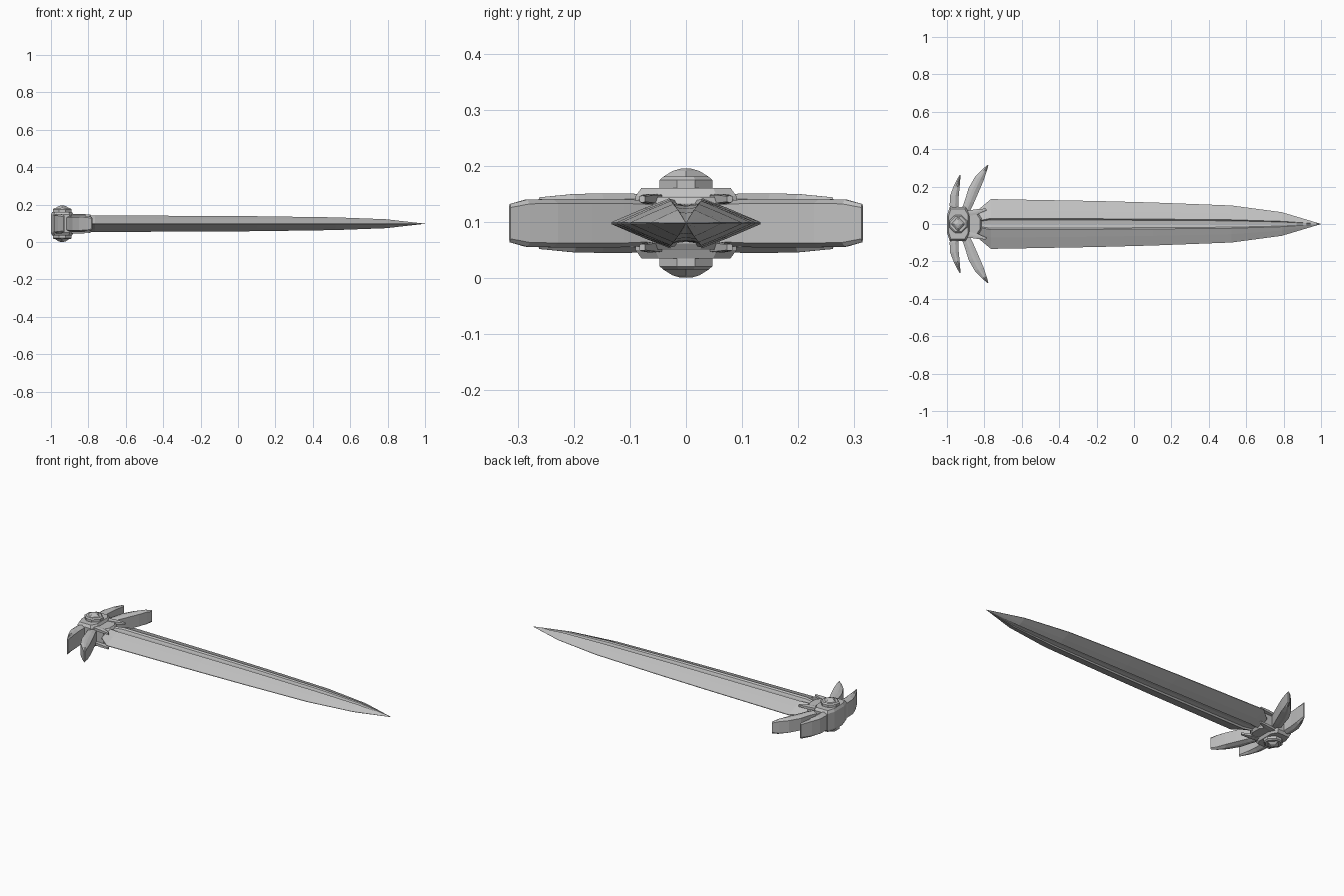
import bpy, bmesh
from mathutils import Vector

default = bpy.data.objects.get("Cube")
if default:
    bpy.data.objects.remove(default, do_unlink=True)

MID = 0.098  # height of the horizontal symmetry plane

steel = bpy.data.materials.new("grey steel")
steel.use_nodes = True
GREY = (0.53, 0.53, 0.53, 1)
steel.diffuse_color = GREY
steel.node_tree.nodes["Principled BSDF"].inputs["Base Color"].default_value = GREY


def loft(name, rings):
    """Skin equal-length rings of points and cap both ends."""
    bm = bmesh.new()
    rows = [[bm.verts.new(p) for p in ring] for ring in rings]
    n = len(rows[0])
    for a, b in zip(rows, rows[1:]):
        for i in range(n):
            j = (i + 1) % n
            bm.faces.new((a[i], a[j], b[j], b[i]))
    bm.faces.new(rows[0])
    bm.faces.new(rows[-1])
    bmesh.ops.remove_doubles(bm, verts=bm.verts, dist=0.0002)
    bmesh.ops.recalc_face_normals(bm, faces=bm.faces)
    mesh = bpy.data.meshes.new(name)
    bm.to_mesh(mesh)
    bm.free()
    mesh.materials.append(steel)
    obj = bpy.data.objects.new(name, mesh)
    bpy.context.collection.objects.link(obj)
    return obj


def stack(name, outline, cx, levels):
    """Stack scaled copies of a flat outline at (z, scale) levels."""
    return loft(name, [[(cx + x * s, y * s, z) for x, y in outline]
                       for z, s in levels])


def petal(name, path, side):
    """Ridged curved blade; path holds x, y, half width, half height."""
    rings = []
    for i, (x, y, w, h) in enumerate(path):
        a = Vector(path[max(i - 1, 0)][:2])
        b = Vector(path[min(i + 1, len(path) - 1)][:2])
        t = (b - a).normalized()
        nx, ny = -t.y * w, t.x * w
        section = ((-1, 0.82), (-0.25, 1), (0.25, 1), (1, 0.82),
                   (1, -0.82), (0.25, -1), (-0.25, -1), (-1, -0.82))
        rings.append([(x + nx * u, (y + ny * u) * side, MID + h * v)
                      for u, v in section])
    loft(name, rings)


# Blade: faceted section with a shallow central groove
quarter = [(1, 0.04), (0.55, 0.62), (0.23, 1), (0.17, 0.82), (0, 0.76)]
upper = quarter + [(-u, v) for u, v in reversed(quarter[:-1])]
section = upper + [(u, -v) for u, v in reversed(upper)]
stations = [(-0.84, 0.07, 0.040), (-0.765, 0.133, 0.044), (-0.2, 0.123, 0.042),
            (0.1, 0.115, 0.040), (0.52, 0.099, 0.034), (0.79, 0.063, 0.024),
            (1, 0.0004, 0.0004)]
loft("blade", [[(x, w * u, MID + h * v) for u, v in section]
               for x, w, h in stations])

# Hub between the wings
hub = [(-0.06, -0.045), (-0.045, -0.09), (0.04, -0.09), (0.06, -0.055),
       (0.06, 0.055), (0.04, 0.09), (-0.045, 0.09), (-0.06, 0.045)]
stack("hub", hub, -0.94, [(MID - 0.063, 0.88), (MID - 0.048, 1),
                          (MID + 0.048, 1), (MID + 0.063, 0.88)])

# Collar gripping the blade root
collar = [(-0.05, -0.06), (0.03, -0.06), (0.05, -0.03),
          (0.05, 0.03), (0.03, 0.06), (-0.05, 0.06)]
stack("collar", collar, -0.865, [(MID - 0.047, 0.85), (MID - 0.036, 1),
                                 (MID + 0.036, 1), (MID + 0.047, 0.85)])

# Gem settings and gems on both faces
setting = [(-0.05, -0.016), (-0.018, -0.047), (0.018, -0.047), (0.05, -0.016),
           (0.05, 0.016), (0.018, 0.047), (-0.018, 0.047), (-0.05, 0.016)]
diamond = [(-0.036, 0), (0, -0.04), (0.036, 0), (0, 0.04)]
for sign, face in ((1, "upper"), (-1, "lower")):
    stack(face + "_gem_setting", setting, -0.94,
          [(MID + sign * d, s) for d, s in ((0.05, 1), (0.077, 1), (0.083, 0.85))])
    stack(face + "_gem", diamond, -0.94,
          [(MID + sign * d, s) for d, s in ((0.07, 1), (0.083, 1),
                                            (0.093, 0.6), (0.097, 0.25))])

# Wings: x, y, half width, half height
rear_path = [(-0.955, 0.06, 0.020, 0.050), (-0.962, 0.10, 0.024, 0.053),
             (-0.960, 0.15, 0.023, 0.053), (-0.948, 0.20, 0.016, 0.052),
             (-0.930, 0.262, 0.003, 0.046)]
front_path = [(-0.905, 0.06, 0.022, 0.040), (-0.880, 0.12, 0.025, 0.043),
              (-0.858, 0.18, 0.029, 0.043), (-0.828, 0.24, 0.025, 0.043),
              (-0.800, 0.285, 0.013, 0.042), (-0.781, 0.314, 0.003, 0.034)]
# Prongs lying beside the blade root
prong_path = [(-0.90, 0.055, 0.016, 0.009), (-0.84, 0.065, 0.014, 0.009),
              (-0.79, 0.078, 0.005, 0.006)]
for side, label in ((1, "back"), (-1, "front")):
    petal(label + "_rear_wing", rear_path, side)
    petal(label + "_blade_side_wing", front_path, side)
    for sign, face in ((1, "upper"), (-1, "lower")):
        petal(label + "_" + face + "_prong", prong_path, side)
        bpy.context.collection.objects[-1].location.z = sign * 0.043
